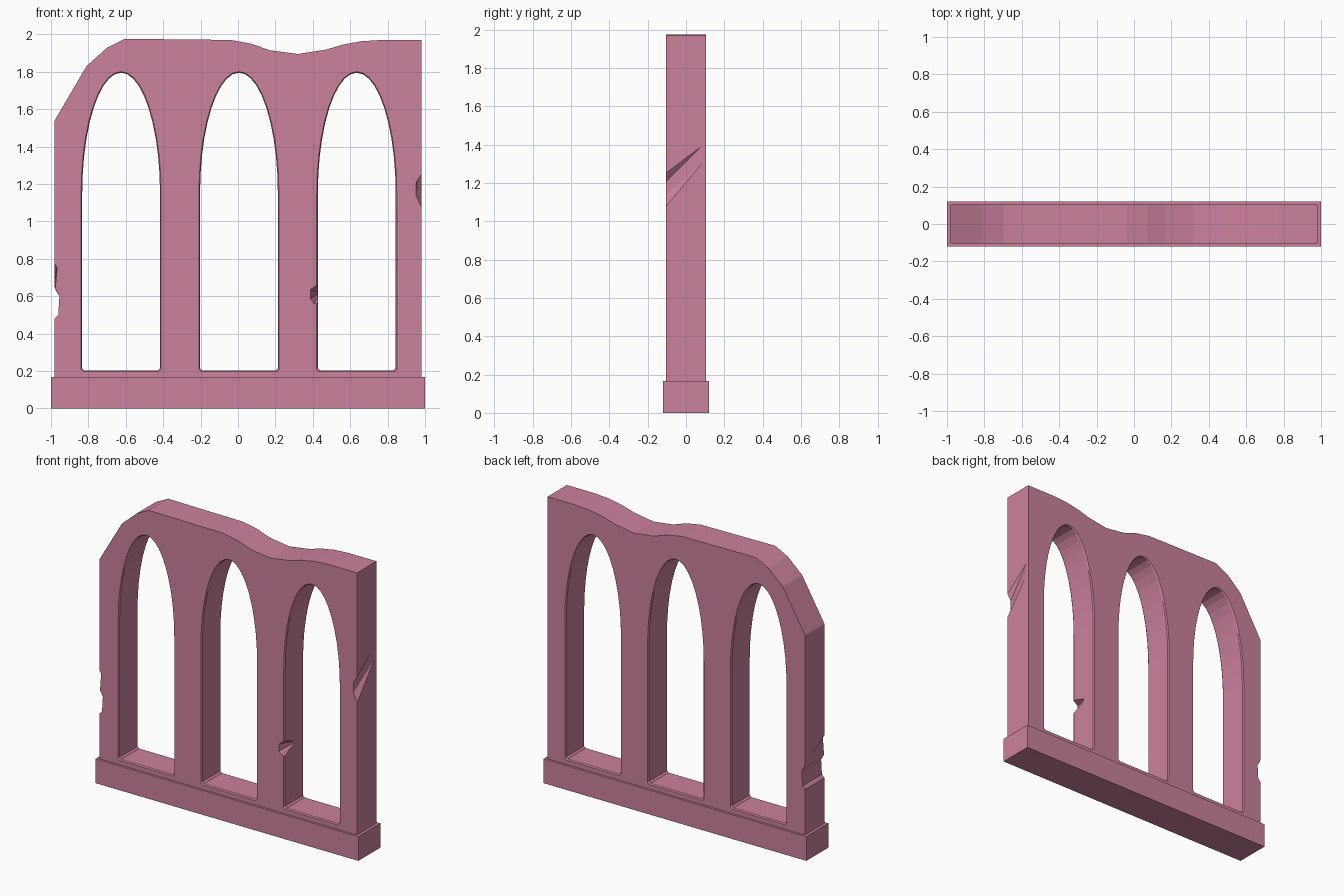
import bpy, bmesh, math

if "Cube" in bpy.data.objects:
    bpy.data.objects.remove(bpy.data.objects["Cube"])

stone = bpy.data.materials.new("rose_stone")
stone.diffuse_color = (0.60, 0.22, 0.34, 1)
stone.use_nodes = True
stone.node_tree.nodes["Principled BSDF"].inputs["Base Color"].default_value = stone.diffuse_color
HALF = 0.105  # half the wall thickness


def loft(name, sections):
    """Closed solid through equal-length (y, [(x, z), ...]) sections."""
    bm = bmesh.new()
    rings = [[bm.verts.new((x, y, z)) for x, z in pts] for y, pts in sections]
    n = len(rings[0])
    for a, b in zip(rings, rings[1:]):
        for i in range(n):
            j = (i + 1) % n
            bm.faces.new((a[i], a[j], b[j], b[i]))
    bm.faces.new(rings[0])
    bm.faces.new(rings[-1])
    bmesh.ops.recalc_face_normals(bm, faces=bm.faces)
    me = bpy.data.meshes.new(name)
    bm.to_mesh(me)
    bm.free()
    ob = bpy.data.objects.new(name, me)
    bpy.context.collection.objects.link(ob)
    me.materials.append(stone)
    return ob


def cut(target, cutter):
    cutter.hide_render = True
    mod = target.modifiers.new("cut", 'BOOLEAN')
    mod.operation = 'DIFFERENCE'
    mod.solver = 'EXACT'
    mod.object = cutter
    bpy.context.view_layer.objects.active = target
    bpy.ops.object.modifier_apply(modifier=mod.name)
    bpy.data.objects.remove(cutter)


def arch(cx, grow):
    """Window outline: slightly rounded sill corners, tall elliptical head."""
    w, sill, r = 0.208 + grow, 0.203 - grow, 0.012
    pts = [(cx - w, sill + r), (cx - w + r, sill),
           (cx + w - r, sill), (cx + w, sill + r)]
    for i in range(21):
        a = math.pi * i / 20
        pts.append((cx + w * math.cos(a), 1.15 + (0.645 + grow) * math.sin(a)))
    return pts


# Plinth
plinth = [(-1, 0), (1, 0), (1, 0.167), (-1, 0.167)]
loft("plinth", [(-0.12, plinth), (0.12, plinth)])

# Wall with broken, wavy top
outline = [(-0.98, 0.15), (0.98, 0.15), (0.98, 1.97), (0.77, 1.97), (0.66, 1.963),
           (0.56, 1.945), (0.47, 1.918), (0.32, 1.895), (0.17, 1.915),
           (0.07, 1.95), (-0.04, 1.97), (-0.605, 1.976), (-0.70, 1.928),
           (-0.81, 1.83), (-0.98, 1.54)]
wall = loft("arcade_wall", [(-HALF, outline), (HALF, outline)])

# Three arched openings with a fine chamfer on both faces
for cx in (-0.625, 0.005, 0.635):
    cut(wall, loft("opening_cutter", [
        (-0.2, arch(cx, 0.006)), (-HALF, arch(cx, 0.006)), (-0.097, arch(cx, 0)),
        (0.097, arch(cx, 0)), (HALF, arch(cx, 0.006)), (0.2, arch(cx, 0.006))]))

# Chip across the left edge, with a shallower flake above it at the front
chip_front = [(-1.05, 0.79), (-0.982, 0.785), (-0.967, 0.76), (-0.977, 0.64),
              (-0.955, 0.60), (-0.961, 0.50), (-0.984, 0.475), (-1.05, 0.475)]
chip_back = [(-1.05, 0.68), (-0.99, 0.67), (-0.984, 0.65), (-0.977, 0.635),
             (-0.955, 0.60), (-0.961, 0.50), (-0.984, 0.475), (-1.05, 0.475)]
cut(wall, loft("chip_cutter", [(-0.12, chip_front), (0.12, chip_back)]))

# Slanting gash on the right side, fading out toward the back
gash_front = [(1.05, 1.26), (0.98, 1.25), (0.952, 1.205), (0.952, 1.135),
              (0.98, 1.075), (1.05, 1.06)]
gash_back = [(1.05, 1.41), (0.985, 1.405), (0.981, 1.40), (0.981, 1.31),
             (0.985, 1.30), (1.05, 1.29)]
cut(wall, loft("gash_cutter", [(-0.107, gash_front), (0.09, gash_back)]))

# Dent in the front corner of the right-hand pier
dent_front = [(0.48, 0.69), (0.425, 0.665), (0.385, 0.635), (0.385, 0.585),
              (0.405, 0.56), (0.48, 0.55)]
dent_back = [(0.48, 0.63), (0.435, 0.626), (0.428, 0.623), (0.428, 0.613),
             (0.435, 0.61), (0.48, 0.606)]
cut(wall, loft("dent_cutter", [(-0.11, dent_front), (0.01, dent_back)]))
